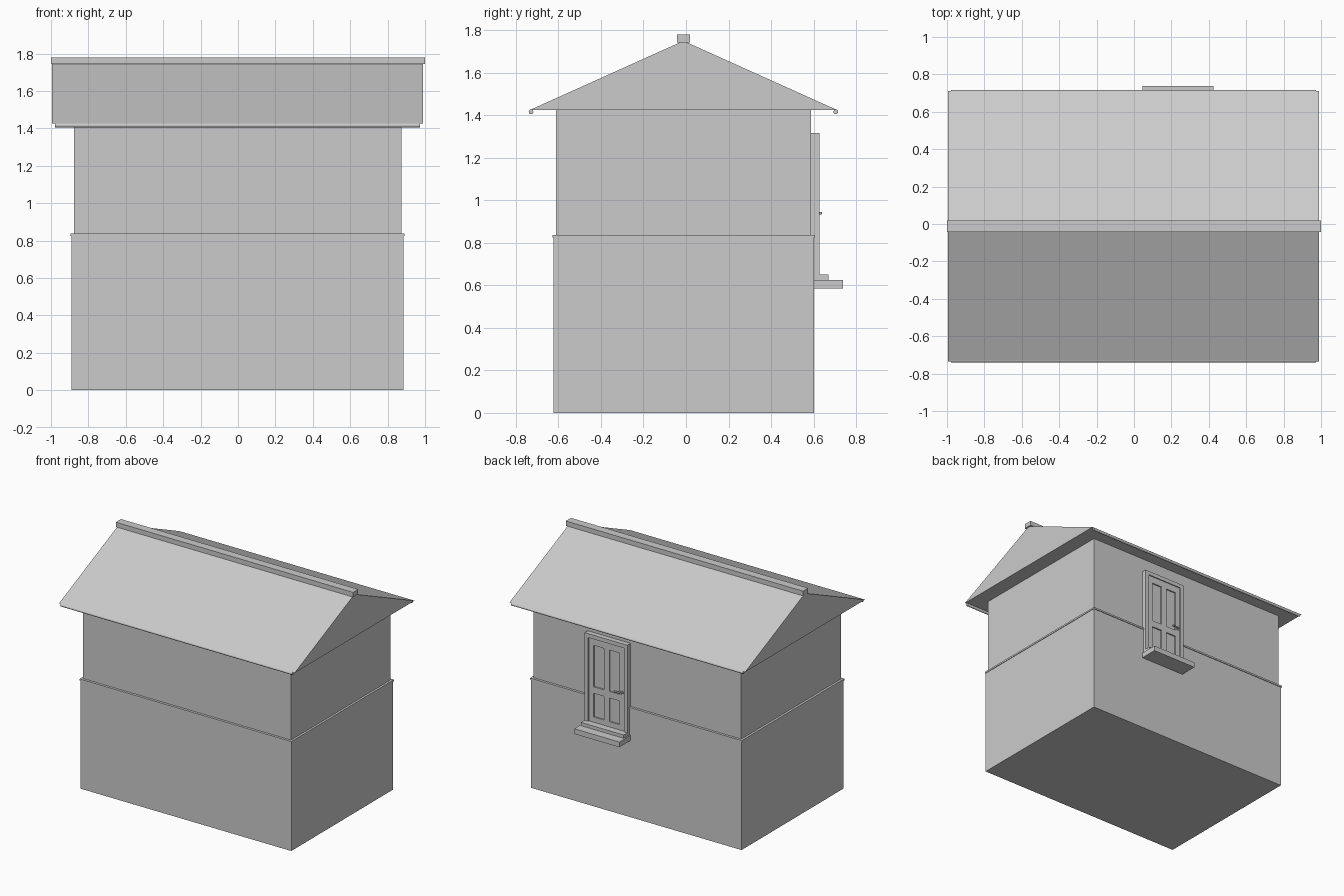
import bpy
import bmesh
from math import radians

cube = bpy.data.objects.get("Cube")
if cube:
    bpy.data.objects.remove(cube, do_unlink=True)

# One plain grey for the whole house
grey = bpy.data.materials.new("plain_grey")
grey.use_nodes = True
shade = (0.6, 0.6, 0.6, 1)
grey.diffuse_color = shade
grey.node_tree.nodes["Principled BSDF"].inputs["Base Color"].default_value = shade


def finish(name, bm):
    bmesh.ops.recalc_face_normals(bm, faces=bm.faces)
    mesh = bpy.data.meshes.new(name)
    bm.to_mesh(mesh)
    bm.free()
    mesh.materials.append(grey)
    obj = bpy.data.objects.new(name, mesh)
    bpy.context.collection.objects.link(obj)
    return obj


def box(name, xs, ys, zs):
    bm = bmesh.new()
    bmesh.ops.create_cube(bm, size=1)
    for v in bm.verts:
        for axis, (low, high) in enumerate((xs, ys, zs)):
            v.co[axis] = low if v.co[axis] < 0 else high
    return finish(name, bm)


def prism(name, profile, xs):
    """Extrude a (y, z) outline along x."""
    bm = bmesh.new()
    face = bm.faces.new([bm.verts.new((xs[0], y, z)) for y, z in profile])
    new = bmesh.ops.extrude_face_region(bm, geom=[face])["geom"]
    for v in new:
        if isinstance(v, bmesh.types.BMVert):
            v.co.x = xs[1]
    return finish(name, bm)


def cylinder(name, radius, length, centre, rotation, sides=16):
    bpy.ops.mesh.primitive_cylinder_add(vertices=sides, radius=radius, depth=length,
                                        location=centre, rotation=rotation)
    obj = bpy.context.object
    obj.name = name
    obj.data.materials.append(grey)
    bpy.ops.object.shade_smooth_by_angle(angle=radians(40))
    return obj


# Walls: wider lower storey with a thin ledge, narrower upper storey
box("lower_walls", (-0.89, 0.886), (-0.624, 0.602), (0, 0.828))
box("wall_ledge", (-0.895, 0.89), (-0.629, 0.607), (0.824, 0.837))
box("upper_walls", (-0.878, 0.874), (-0.611, 0.589), (0.83, 1.43))

# Roof with flat soffit, ridge cap and round eave trims
MID = -0.012
prism("roof", [(MID - 0.722, 1.425), (MID + 0.722, 1.425), (MID, 1.75)], (-0.995, 0.99))
box("ridge_cap", (-1, 1), (MID - 0.031, MID + 0.031), (1.743, 1.779))
for side, name in ((-1, "front_eave_trim"), (1, "back_eave_trim")):
    cylinder(name, 0.011, 1.953, (-0.003, MID + side * 0.717, 1.416), (0, radians(90), 0))

# Door frame on the back wall
DOOR = 0.235
FRAME_Y = (0.585, 0.627)
for side, name in ((-1, "right_jamb"), (1, "left_jamb")):
    edges = sorted((DOOR + side * 0.15, DOOR + side * 0.18))
    box(name, edges, FRAME_Y, (0.61, 1.317))
box("door_head", (DOOR - 0.15, DOOR + 0.15), FRAME_Y, (1.287, 1.317))

# Door leaf: recessed panels behind stiles and rails
LEAF_Y = (0.6, 0.619)
box("door_panels", (DOOR - 0.15, DOOR + 0.15), (0.585, 0.609), (0.62, 1.287))
for offset, half, name in ((-0.13, 0.02, "lock_stile"), (0, 0.022, "middle_stile"),
                           (0.13, 0.02, "hinge_stile")):
    x = DOOR + offset
    box(name, (x - half, x + half), LEAF_Y, (0.62, 1.287))
for low, high, name in ((0.62, 0.69, "bottom_rail"), (0.87, 0.92, "middle_rail"),
                        (1.235, 1.287, "top_rail")):
    for x in (DOOR - 0.066, DOOR + 0.066):
        box(name, (x - 0.044, x + 0.044), LEAF_Y, (low, high))

# Door handle: rose, stem and lever
cylinder("handle_rose", 0.013, 0.006, (0.105, 0.621, 0.94), (radians(90), 0, 0))
cylinder("handle_stem", 0.006, 0.02, (0.105, 0.628, 0.94), (radians(90), 0, 0))
cylinder("handle_lever", 0.006, 0.06, (0.13, 0.634, 0.94), (0, radians(90), 0))

# Two steps below the door
box("door_threshold", (DOOR - 0.18, DOOR + 0.18), (0.595, 0.671), (0.62, 0.65))
box("door_step", (DOOR - 0.19, DOOR + 0.19), (0.595, 0.738), (0.585, 0.625))
